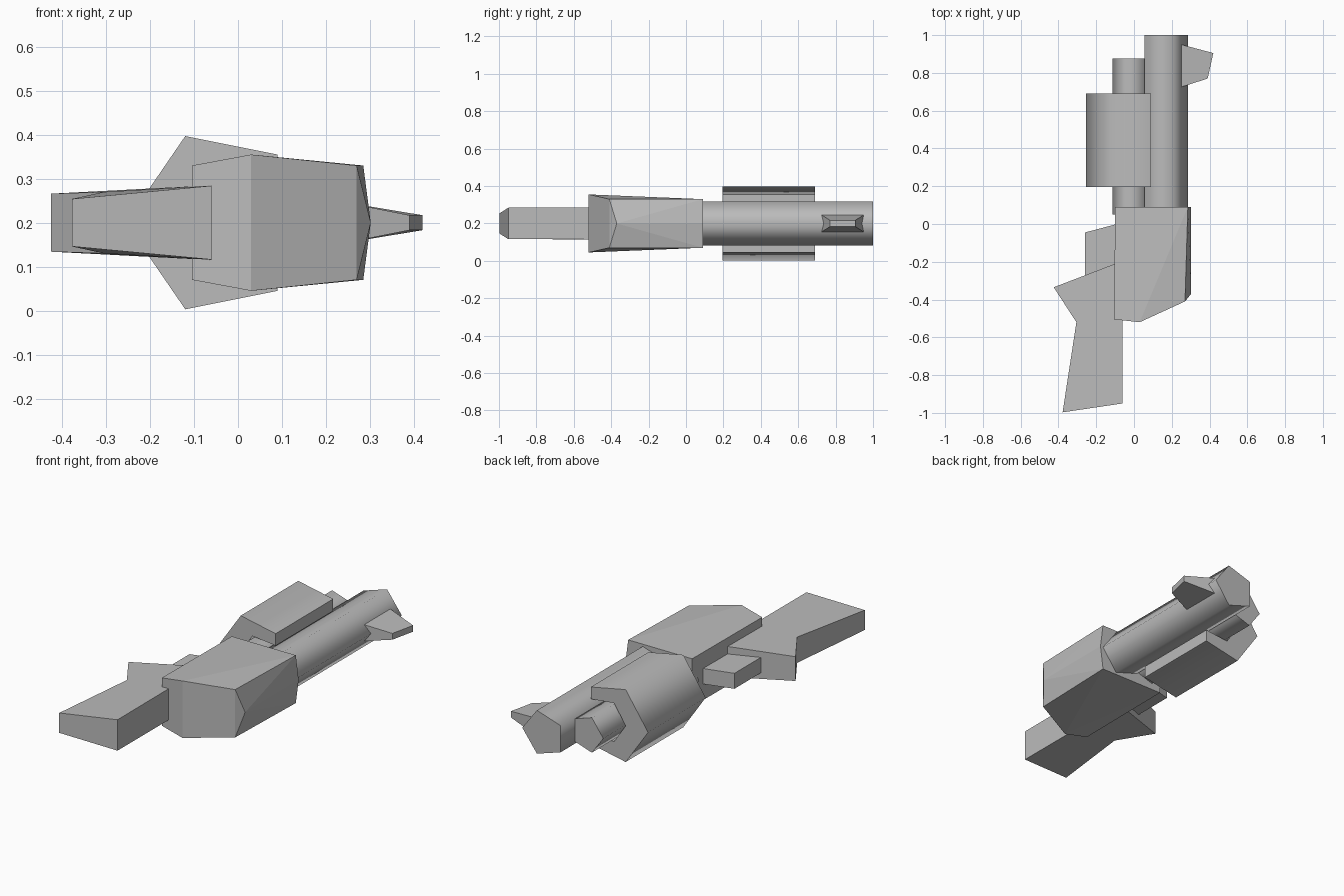
import bpy
import bmesh
from math import cos, sin, pi, radians

cube = bpy.data.objects.get("Cube")
if cube:
    bpy.data.objects.remove(cube, do_unlink=True)

MID = 0.2  # height of the horizontal symmetry plane

grey = bpy.data.materials.new("plain grey")
grey.use_nodes = True
grey.diffuse_color = (0.5, 0.5, 0.5, 1)
grey.node_tree.nodes["Principled BSDF"].inputs["Base Color"].default_value = (0.5, 0.5, 0.5, 1)


def finish(name, bm, smooth=False):
    bmesh.ops.recalc_face_normals(bm, faces=bm.faces)
    mesh = bpy.data.meshes.new(name)
    bm.to_mesh(mesh)
    bm.free()
    mesh.materials.append(grey)
    obj = bpy.data.objects.new(name, mesh)
    bpy.context.collection.objects.link(obj)
    if smooth:
        bpy.ops.object.select_all(action='DESELECT')
        obj.select_set(True)
        bpy.context.view_layer.objects.active = obj
        bpy.ops.object.shade_smooth_by_angle(angle=radians(76))
    return obj


def bridge(bm, first, second):
    """Close two matching rings of points into a solid."""
    a = [bm.verts.new(p) for p in first]
    b = [bm.verts.new(p) for p in second]
    bm.faces.new(a)
    bm.faces.new(b)
    for i in range(len(a)):
        j = (i + 1) % len(a)
        bm.faces.new((a[i], a[j], b[j], b[i]))


def prism(name, section, y0, y1):
    """Extrude an (x, height from middle) section along y."""
    bm = bmesh.new()
    bridge(bm, [(x, y0, MID + h) for x, h in section],
           [(x, y1, MID + h) for x, h in section])
    return finish(name, bm, smooth=True)


def slab(name, outline):
    """Flat piece from (x, y, half thickness) points."""
    bm = bmesh.new()
    bridge(bm, [(x, y, MID + h) for x, y, h in outline],
           [(x, y, MID - h) for x, y, h in outline])
    return finish(name, bm)


def pentagon(cx, rx, rz):
    return [(cx + rx * cos(2 * pi * i / 5), rz * sin(2 * pi * i / 5)) for i in range(5)]


# Barrel points its ridge to +x, the tube beside it to -x
prism("barrel", pentagon(0.158, 0.127, 0.124), 0.05, 1.0)
prism("magazine_tube", pentagon(-0.015, -0.1, 0.1), 0.05, 0.875)

# Sliding grip: a pentagonal channel wrapped around the tube, open to +x
half = [(-0.12, 0.197), (0.09, 0.155), (0.09, 0.09), (-0.05, 0.105)]
grip = [(-0.255, 0)] + half + [(-0.12, 0)] + [(x, -h) for x, h in reversed(half)]
prism("pump_grip", grip, 0.195, 0.69)

# Receiver: convex body with a ridge along +x
upper = [(-0.1, 0.09, 0.13), (0.285, 0.09, 0.13), (0.27, -0.41, 0.13),
         (0.03, -0.52, 0.155), (-0.105, -0.505, 0.13)]
points = [(x, y, s * h) for x, y, h in upper for s in (1, -1)]
points += [(0.302, 0.09, 0), (0.302, -0.37, 0)]
bm = bmesh.new()
verts = [bm.verts.new((x, y, MID + h)) for x, y, h in points]
bmesh.ops.convex_hull(bm, input=verts)
bmesh.ops.dissolve_limit(bm, angle_limit=radians(1), verts=bm.verts, edges=bm.edges)
finish("receiver", bm)

# Stock with its angled hand grip
slab("stock", [(-0.425, -0.335, 0.066), (-0.06, -0.195, 0.085), (-0.06, -0.51, 0.085),
               (-0.06, -0.95, 0.084), (-0.378, -0.997, 0.054), (-0.305, -0.52, 0.07)])

# Trigger block and front sight
slab("trigger_guard", [(-0.26, -0.045, 0.042), (-0.09, 0.0, 0.042),
                       (-0.09, -0.27, 0.042), (-0.26, -0.28, 0.042)])
slab("front_sight", [(0.25, 0.95, 0.045), (0.42, 0.905, 0.017),
                     (0.39, 0.77, 0.017), (0.25, 0.725, 0.045)])
